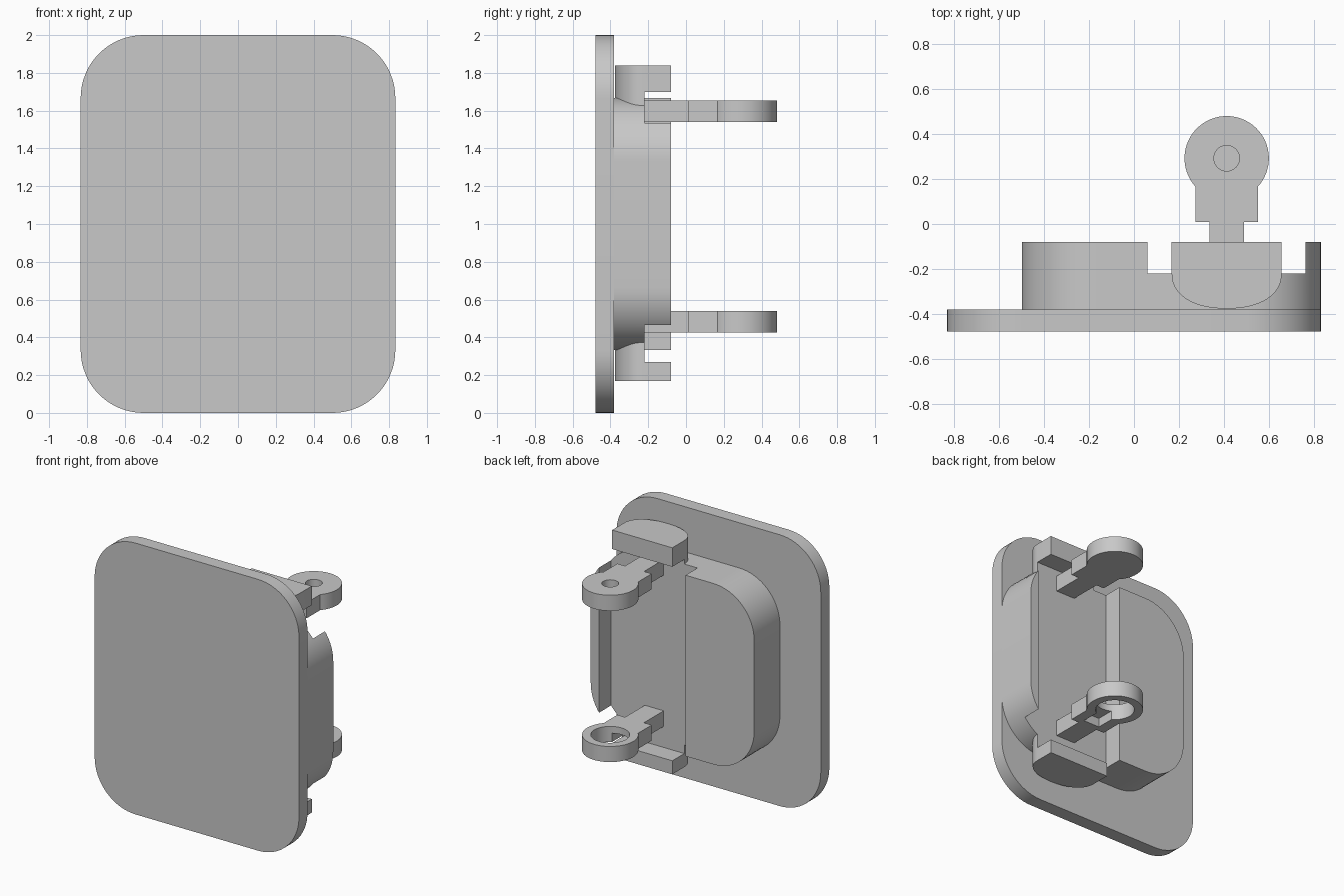
import bpy, bmesh
from math import sin, cos, pi, asin, radians

cube = bpy.data.objects.get("Cube")
if cube:
    bpy.data.objects.remove(cube)

grey = bpy.data.materials.new("plain grey")
grey.use_nodes = True
grey.diffuse_color = (0.58, 0.58, 0.58, 1)
grey.node_tree.nodes["Principled BSDF"].inputs["Base Color"].default_value = grey.diffuse_color


def prism(name, outline, axis, low, high):
    """Extrude a 2D outline along y (outline in x, z) or z (outline in x, y)."""
    def place(p, h):
        return (p[0], h, p[1]) if axis == "y" else (p[0], p[1], h)
    bm = bmesh.new()
    a = [bm.verts.new(place(p, low)) for p in outline]
    b = [bm.verts.new(place(p, high)) for p in outline]
    bm.faces.new(a)
    bm.faces.new(b)
    for i in range(len(a)):
        j = (i + 1) % len(a)
        bm.faces.new((a[i], a[j], b[j], b[i]))
    bmesh.ops.recalc_face_normals(bm, faces=bm.faces[:])
    mesh = bpy.data.meshes.new(name)
    bm.to_mesh(mesh)
    bm.free()
    mesh.materials.append(grey)
    obj = bpy.data.objects.new(name, mesh)
    bpy.context.collection.objects.link(obj)
    return obj


def arc(cx, cy, r, start, end, n=16):
    return [(cx + r * cos(start + (end - start) * i / n),
             cy + r * sin(start + (end - start) * i / n)) for i in range(n + 1)]


def circle(cx, cy, r, n=48):
    return arc(cx, cy, r, 0, 2 * pi, n)[:-1]


def rect(x0, x1, y0, y1):
    return [(x0, y0), (x1, y0), (x1, y1), (x0, y1)]


def rounded(x0, x1, y0, y1, r):
    corners = [(x1 - r, y1 - r), (x0 + r, y1 - r), (x0 + r, y0 + r), (x1 - r, y0 + r)]
    return [p for k, (cx, cy) in enumerate(corners)
            for p in arc(cx, cy, r, k * pi / 2, (k + 1) * pi / 2)]


def cut(obj, cutter):
    """Subtract the cutter from the object, then discard the cutter."""
    mod = obj.modifiers.new("cut", "BOOLEAN")
    mod.operation, mod.solver, mod.object = "DIFFERENCE", "EXACT", cutter
    bpy.context.view_layer.update()
    graph = bpy.context.evaluated_depsgraph_get()
    mesh = bpy.data.meshes.new_from_object(obj.evaluated_get(graph))
    obj.modifiers.clear()
    obj.data = mesh
    bpy.data.objects.remove(cutter)


PLATE_BACK, FLOOR, BACK = -0.38, -0.22, -0.08
MID = 0.413

# Cover plate
plate = prism("cover_plate", rounded(-0.833, 0.833, 0, 2, 0.333), "y", -0.48, PLATE_BACK)

# Raised body behind the plate
body = prism("raised_body", rounded(-0.5, 0.833, 0.333, 1.667, 0.333), "y", PLATE_BACK, BACK)

# Tabs with a rounded inner side, above and below the body
curve = []
for i in range(33):
    t = pi * i / 32
    c, s = cos(t), sin(t)
    curve.append((MID - 0.245 * (1 if c >= 0 else -1) * abs(c) ** 0.9,
                  FLOOR - 0.157 * max(s, 0) ** 0.9))
outline = [(MID - 0.245, BACK)] + curve + [(MID + 0.245, BACK)]
upper_tab = prism("upper_tab", outline, "z", 1.5, 1.84)
lower_tab = prism("lower_tab", outline, "z", 0.17, 0.5)

# Channel across the body and the undersides of the tabs
for part in (body, upper_tab, lower_tab):
    cut(part, prism("channel_cutter", rect(0.06, 0.765, 0.27, 1.7), "y", FLOOR, 0.2))

# Hinge arms: narrow stem, wider neck, round end
EYE_Y, EYE_R, NECK, STEM, STEP_Y = 0.293, 0.188, 0.14, 0.077, 0.01
a = asin(NECK / EYE_R)
arm = ([(MID - STEM, FLOOR), (MID + STEM, FLOOR), (MID + STEM, STEP_Y), (MID + NECK, STEP_Y)]
       + arc(MID, EYE_Y, EYE_R, a - pi / 2, 3 * pi / 2 - a, 48)
       + [(MID - NECK, STEP_Y), (MID - STEM, STEP_Y)])
upper_arm = prism("upper_hinge_arm", arm, "z", 1.54, 1.655)
lower_arm = prism("lower_hinge_arm", arm, "z", 0.425, 0.54)

# Blind pin hole above, open ring with an underside slot below
cut(upper_arm, prism("pin_hole_cutter", circle(MID, EYE_Y, 0.057), "z", 1.59, 1.8))
cut(lower_arm, prism("ring_cutter", circle(MID, EYE_Y, 0.13), "z", 0.3, 0.7))
cut(lower_arm, prism("slot_cutter", rect(MID - 0.065, MID + 0.065, 0.05, EYE_Y), "z", 0.3, 0.49))

# Smooth the curved walls, keep the edges sharp
for obj in (plate, body, upper_tab, lower_tab, upper_arm, lower_arm):
    bpy.ops.object.select_all(action="DESELECT")
    obj.select_set(True)
    bpy.context.view_layer.objects.active = obj
    bpy.ops.object.shade_smooth_by_angle(angle=radians(30))
